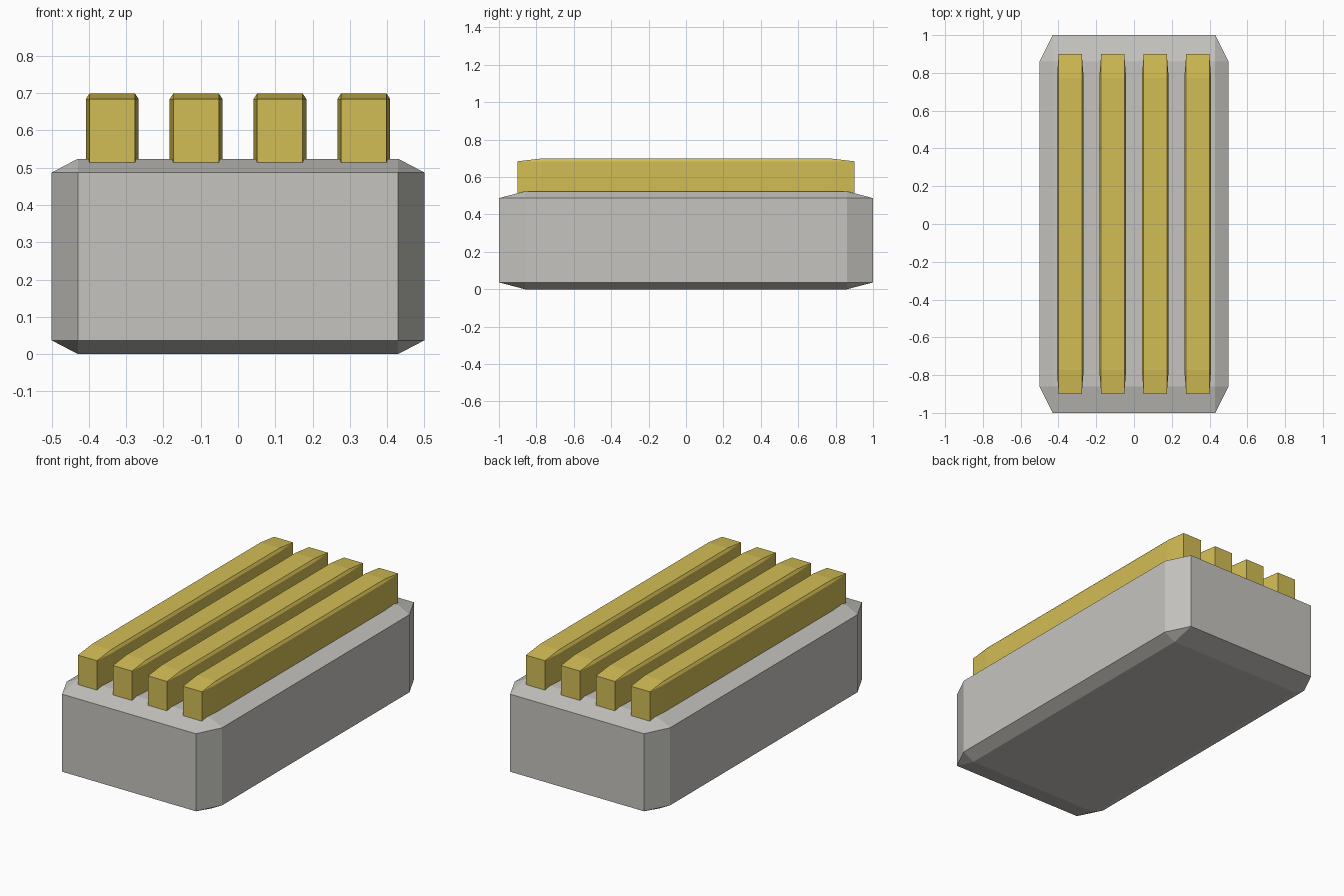
import bpy
import bmesh
from mathutils import Matrix, Vector

cube = bpy.data.objects.get("Cube")
if cube:
    bpy.data.objects.remove(cube, do_unlink=True)


def make_material(name, color):
    mat = bpy.data.materials.new(name)
    mat.use_nodes = True
    mat.diffuse_color = color
    mat.node_tree.nodes["Principled BSDF"].inputs["Base Color"].default_value = color
    return mat


def chamfered_block(name, center, size, mat, cut=0.07):
    """Unit cube chamfered first, then stretched, so the chamfers stretch too."""
    bm = bmesh.new()
    bmesh.ops.create_cube(bm, size=1)
    bmesh.ops.bevel(bm, geom=bm.edges[:], offset=cut, segments=1,
                    affect='EDGES', clamp_overlap=True)
    bmesh.ops.transform(bm, matrix=Matrix.Diagonal(Vector(size)).to_4x4(), verts=bm.verts)
    mesh = bpy.data.meshes.new(name)
    bm.to_mesh(mesh)
    bm.free()
    mesh.materials.append(mat)
    obj = bpy.data.objects.new(name, mesh)
    obj.location = center
    bpy.context.collection.objects.link(obj)
    return obj


grey = make_material("warm grey", (0.56, 0.55, 0.52, 1))
gold = make_material("dull gold", (0.65, 0.51, 0.09, 1))

# Main block
chamfered_block("body", (0, 0, 0.262), (1, 2, 0.524), grey)

# Four long bars sunk slightly into the top
for i in range(4):
    x = (i - 1.5) * 0.225
    chamfered_block(f"contact_bar_{i + 1}", (x, 0, 0.594), (0.142, 1.8, 0.21), gold)
